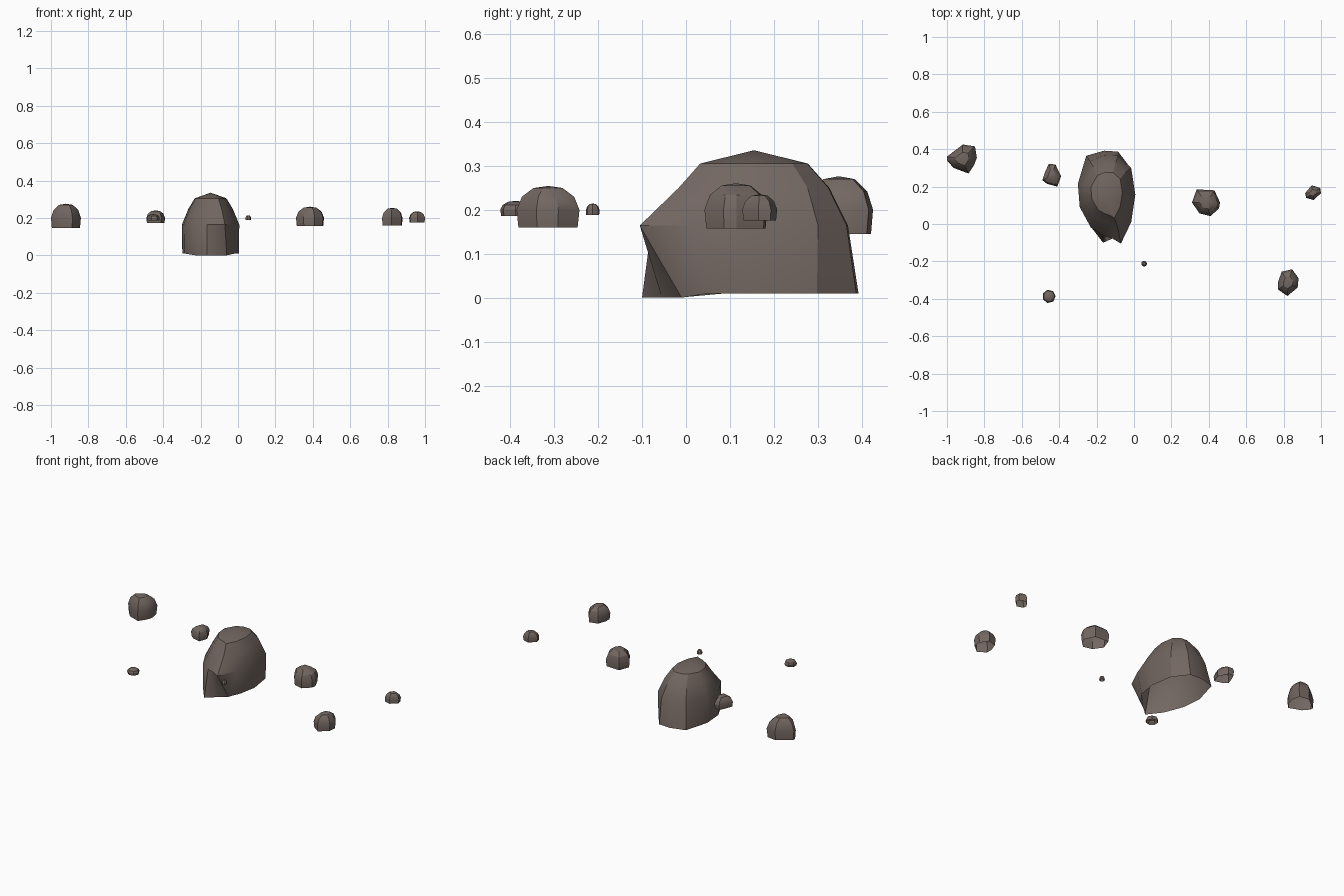
import bpy, bmesh, math

if "Cube" in bpy.data.objects:
    bpy.data.objects.remove(bpy.data.objects["Cube"])

stone = bpy.data.materials.new("brown_grey_stone")
stone.diffuse_color = (0.17, 0.135, 0.119, 1)
stone.use_nodes = True
stone.node_tree.nodes["Principled BSDF"].inputs["Base Color"].default_value = stone.diffuse_color

# (height share, outline scale) from open underside to crown
SMALL = [(0, 0.94), (0.42, 1.0), (0.74, 0.83), (0.95, 0.46)]
BIG = [(0.03, 0.985), (0.49, 1.0), (0.745, 0.77), (0.91, 0.55)]


def rock(name, outline, z0, z1, profile=SMALL, foot=None):
    """Loft a plan outline up a dome profile: open shell below, peak on top.
    foot maps an outline index to its own (x, y) on the lowest ring."""
    xs, ys = [p[0] for p in outline], [p[1] for p in outline]
    cx, cy = (min(xs) + max(xs)) / 2, (min(ys) + max(ys)) / 2
    n = len(outline)
    bm = bmesh.new()
    rings = []
    for t, s in profile:
        z = z0 + t * (z1 - z0)
        rings.append([bm.verts.new((cx + (x - cx) * s, cy + (y - cy) * s, z))
                      for x, y in outline])
    for i, (x, y) in (foot or {}).items():
        rings[0][i].co.xy = x, y
    for a, b in zip(rings, rings[1:]):
        for i in range(n):
            j = (i + 1) % n
            bm.faces.new((a[i], a[j], b[j], b[i]))
    peak = bm.verts.new((cx, cy, z1))
    for i in range(n):
        bm.faces.new((rings[-1][i], rings[-1][(i + 1) % n], peak))
    # outlines run either way round: make the crown face up
    bm.normal_update()
    if bm.faces[-1].normal.z < 0 if not bm.faces.ensure_lookup_table() else False:
        bmesh.ops.reverse_faces(bm, faces=bm.faces)
    return finish(name, bm)


def finish(name, bm):
    me = bpy.data.meshes.new(name)
    bm.to_mesh(me)
    bm.free()
    me.materials.append(stone)
    ob = bpy.data.objects.new(name, me)
    bpy.context.collection.objects.link(ob)
    bpy.ops.object.select_all(action='DESELECT')
    ob.select_set(True)
    bpy.context.view_layer.objects.active = ob
    bpy.ops.object.shade_smooth_by_angle(angle=math.radians(30))
    return ob


def ngon(cx, cy, r, n=7):
    return [(cx + r * math.cos(math.tau * i / n), cy + r * math.sin(math.tau * i / n))
            for i in range(n)]


# main boulder: foot flares at the back, is undercut at the front right corner
big = rock("main_boulder",
           [(0.007, 0.157), (-0.015, 0.30), (-0.085, 0.365), (-0.16, 0.368), (-0.235, 0.335),
            (-0.30, 0.215), (-0.29, 0.09), (-0.23, -0.02), (-0.165, -0.06),
            (-0.115, -0.078), (-0.07, -0.105), (-0.015, 0.01)], 0, 0.335, BIG,
           {2: (-0.085, 0.387), 3: (-0.16, 0.392), 4: (-0.255, 0.365), 8: (-0.165, -0.1),
            9: (-0.115, -0.055), 10: (-0.06, -0.01), 11: (-0.015, 0.05)})
for v in big.data.vertices:
    if v.co.z > 0.2:           # dome sits back from the front
        v.co.y = 0.155 + (v.co.y - 0.132) * 0.94
    elif v.co.z < 0.05 and v.co.y < 0:
        v.co.z = 0.0

# scattered stones
rock("far_left_stone", [(-1.0, 0.36), (-0.915, 0.425), (-0.85, 0.415), (-0.84, 0.355),
                        (-0.855, 0.315), (-0.885, 0.27), (-0.965, 0.30), (-1.0, 0.34)],
     0.145, 0.276)
rock("left_stone", [(-0.49, 0.235), (-0.475, 0.28), (-0.455, 0.322), (-0.42, 0.318),
                    (-0.39, 0.255), (-0.41, 0.2), (-0.465, 0.215)], 0.172, 0.24)
rock("front_left_pebble", ngon(-0.455, -0.387, 0.036), 0.186, 0.22)
rock("tiny_pebble", ngon(0.054, -0.212, 0.016), 0.188, 0.214)
rock("right_stone", [(0.31, 0.115), (0.335, 0.185), (0.43, 0.18), (0.46, 0.115), (0.455, 0.085),
                     (0.41, 0.042), (0.35, 0.057)], 0.157, 0.26)
rock("front_right_stone", [(0.77, -0.31), (0.79, -0.255), (0.845, -0.242), (0.88, -0.29),
                           (0.875, -0.34), (0.82, -0.385), (0.77, -0.35)], 0.16, 0.254)
rock("far_right_stone", [(0.915, 0.165), (0.95, 0.207), (0.995, 0.193), (1.0, 0.165),
                         (0.96, 0.128), (0.92, 0.14)], 0.175, 0.235)
